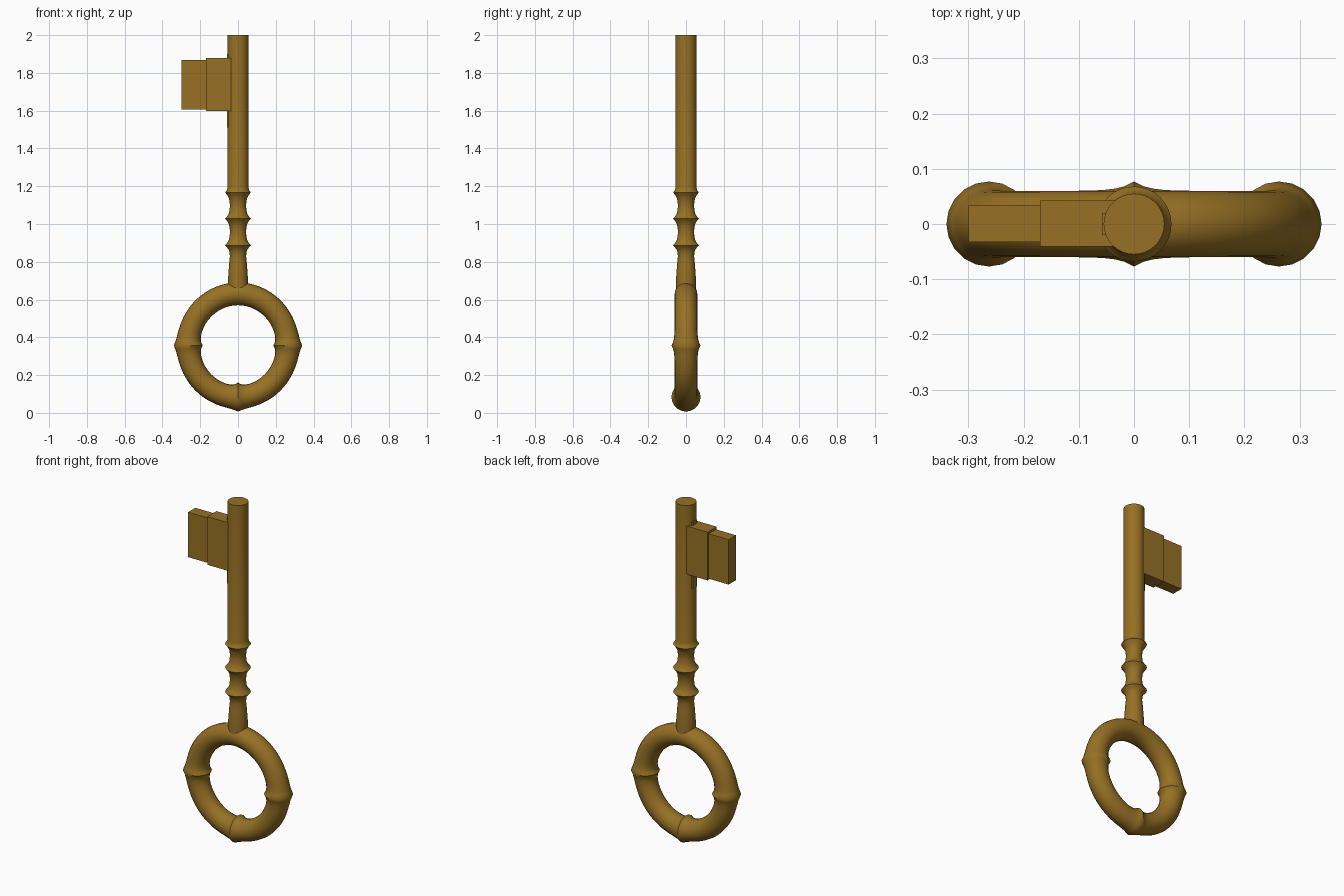
import bpy, bmesh, math

if "Cube" in bpy.data.objects:
    bpy.data.objects.remove(bpy.data.objects["Cube"])

brass = bpy.data.materials.new("aged brass")
brass.diffuse_color = (0.31, 0.165, 0.018, 1)
brass.use_nodes = True
brass.node_tree.nodes["Principled BSDF"].inputs["Base Color"].default_value = brass.diffuse_color


def finish(bm, name, smooth=True):
    bmesh.ops.recalc_face_normals(bm, faces=bm.faces)
    me = bpy.data.meshes.new(name)
    bm.to_mesh(me)
    bm.free()
    me.materials.append(brass)
    ob = bpy.data.objects.new(name, me)
    bpy.context.collection.objects.link(ob)
    if smooth:
        bpy.ops.object.select_all(action='DESELECT')
        ob.select_set(True)
        bpy.context.view_layer.objects.active = ob
        bpy.ops.object.shade_smooth_by_angle(angle=math.radians(50))
    return ob


def skin(bm, loops, closed):
    n = len(loops[0])
    for i in range(len(loops) if closed else len(loops) - 1):
        a, b = loops[i], loops[(i + 1) % len(loops)]
        for j in range(n):
            k = (j + 1) % n
            bm.faces.new((a[j], a[k], b[k], b[j]))


def box(name, x0, x1, y0, y1, z0, z1):
    bm = bmesh.new()
    bmesh.ops.create_cube(bm, size=1)
    for v in bm.verts:
        v.co.x = x1 if v.co.x > 0 else x0
        v.co.y = y1 if v.co.y > 0 else y0
        v.co.z = z1 if v.co.z > 0 else z0
    return finish(bm, name, False)


# Ring handle: tube with raised ridges at left, right and bottom
RX, RZ, CZ, STEPS, SIDES = 0.263, 0.273, 0.357, 96, 20
bm = bmesh.new()
loops = []
for i in range(STEPS):
    t = 2 * math.pi * i / STEPS
    d = min(abs(math.remainder(t - c, 2 * math.pi)) for c in (0, math.pi, 1.5 * math.pi))
    r = 0.06 + 0.017 * math.exp(-d * 0.268 / 0.025)
    loop = []
    for j in range(SIDES):
        a = 2 * math.pi * j / SIDES
        out = r * math.cos(a)
        loop.append(bm.verts.new(((RX + out) * math.cos(t), r * math.sin(a),
                                  CZ + (RZ + out) * math.sin(t))))
    loops.append(loop)
skin(bm, loops, True)
finish(bm, "ring_handle")

# Shaft: lathed profile with three collars
profile = [(0.052, 0.65), (0.052, 0.72), (0.047, 0.79), (0.043, 0.83), (0.047, 0.86), (0.057, 0.875),
           (0.068, 0.887), (0.057, 0.90), (0.047, 0.92), (0.042, 0.957), (0.047, 0.995), (0.057, 1.015),
           (0.068, 1.028), (0.057, 1.041), (0.047, 1.06), (0.042, 1.097), (0.047, 1.133), (0.057, 1.153),
           (0.068, 1.167), (0.06, 1.177), (0.055, 1.195), (0.055, 2.0)]
bm = bmesh.new()
loops = [[bm.verts.new((r * math.cos(2 * math.pi * j / 32), r * math.sin(2 * math.pi * j / 32), z))
          for j in range(32)] for r, z in profile]
skin(bm, loops, False)
bm.faces.new(loops[0])
bm.faces.new(loops[-1])
finish(bm, "shaft")

# Bit: thick inner block, thinner outer block, thin seat on the shaft
box("bit_inner", -0.17, -0.02, -0.041, 0.043, 1.598, 1.88)
box("bit_outer", -0.30, -0.16, -0.033, 0.034, 1.605, 1.868)
box("bit_seat", -0.058, -0.04, -0.02, 0.02, 1.51, 1.9)
